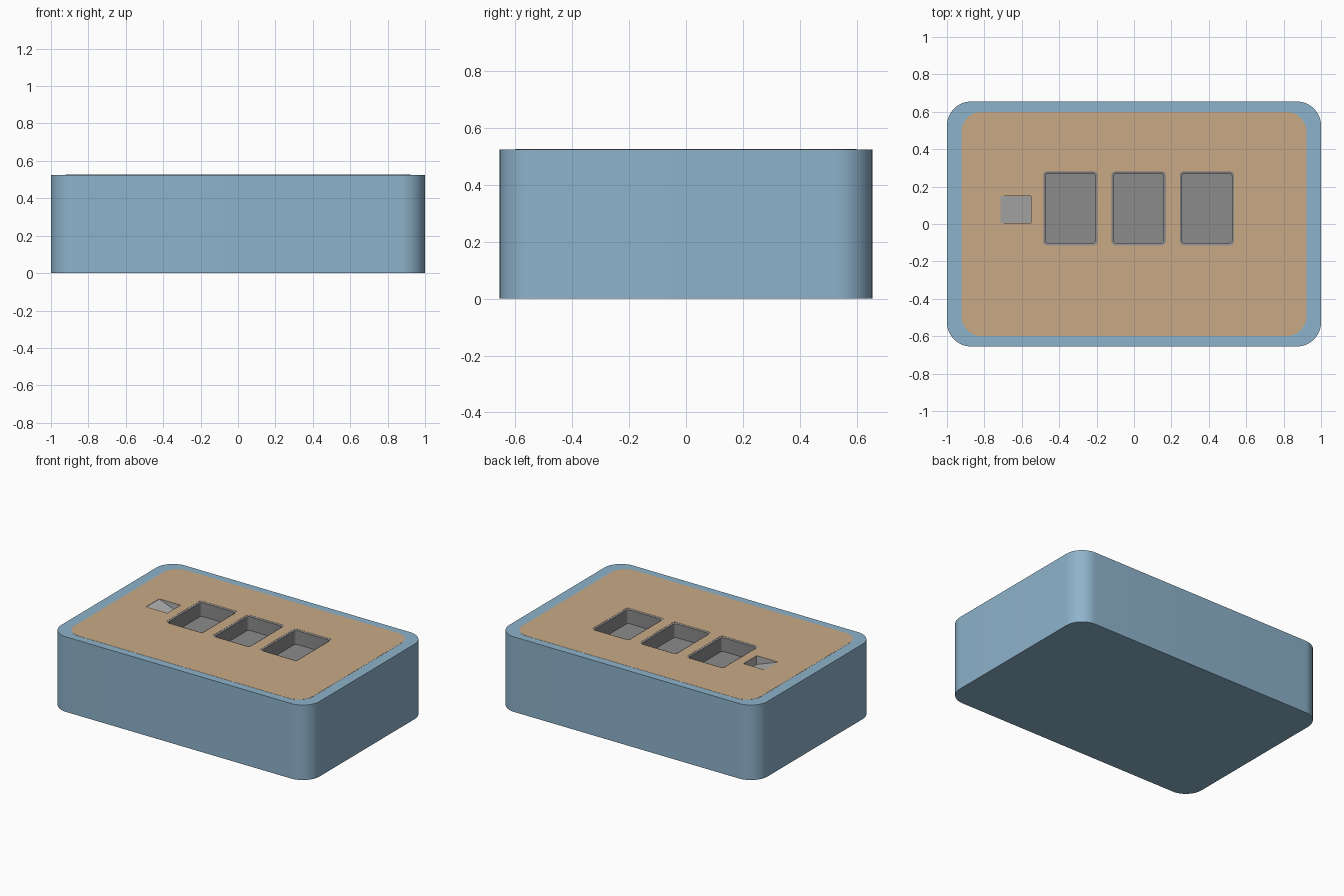
import bpy, bmesh, math

if "Cube" in bpy.data.objects:
    bpy.data.objects.remove(bpy.data.objects["Cube"])

TOP = 0.525


def material(name, rgb):
    m = bpy.data.materials.new(name)
    m.diffuse_color = (*rgb, 1)
    m.use_nodes = True
    m.node_tree.nodes["Principled BSDF"].inputs["Base Color"].default_value = m.diffuse_color
    return m


blue = material("blue", (0.27, 0.45, 0.60))
tan = material("tan", (0.58, 0.40, 0.24))
dark_grey = material("dark_grey", (0.26, 0.26, 0.26))
light_grey = material("light_grey", (0.44, 0.44, 0.44))


def rounded(cx, cy, hx, hy, r, n):
    """Counter-clockwise rounded rectangle outline."""
    pts = []
    for k, (sx, sy) in enumerate([(1, 1), (-1, 1), (-1, -1), (1, -1)]):
        for i in range(n + 1):
            a = math.pi / 2 * (k + i / n)
            pts.append((cx + sx * (hx - r) + r * math.cos(a),
                        cy + sy * (hy - r) + r * math.sin(a)))
    return pts


def finish(name, bm, mat):
    me = bpy.data.meshes.new(name)
    bm.to_mesh(me)
    bm.free()
    ob = bpy.data.objects.new(name, me)
    bpy.context.collection.objects.link(ob)
    if mat:
        me.materials.append(mat)
    return ob


def stack(name, rings, mat, cup=False):
    """Skin outlines given as (points, z); a cup is open at its first ring."""
    bm = bmesh.new()
    loops = [[bm.verts.new((x, y, z)) for x, y in pts] for pts, z in rings]
    for a, b in zip(loops, loops[1:]):
        for i in range(len(a)):
            j = (i + 1) % len(a)
            bm.faces.new((a[i], a[j], b[j], b[i]))
    bm.faces.new(loops[-1])
    if not cup:
        bm.faces.new(loops[0][::-1])
    return finish(name, bm, mat)


def cut(target, cutter):
    mod = target.modifiers.new("cut", 'BOOLEAN')
    mod.operation = 'DIFFERENCE'
    mod.solver = 'EXACT'
    mod.object = cutter
    bpy.context.view_layer.objects.active = target
    bpy.ops.object.modifier_apply(modifier=mod.name)


# Case and flush top panel
case_outline = rounded(0, 0, 1, 0.655, 0.13, 12)
body = stack("case", [(case_outline, 0), (case_outline, TOP)], blue)
panel_outline = rounded(0, 0, 0.923, 0.60, 0.11, 12)
panel = stack("top_panel", [(panel_outline, TOP - 0.02), (panel_outline, TOP + 0.001)], tan)

# Three sunken trays with a thin lip
trays = []
for i, cx in enumerate((-0.34, 0.025, 0.39)):
    cy, hx, hy = 0.083, 0.145, 0.197
    hole = rounded(cx, cy, hx, hy, 0.02, 4)
    inner = rounded(cx, cy, hx - 0.011, hy - 0.011, 0.016, 4)
    cutter = stack("cutter", [(hole, TOP - 0.11), (hole, TOP + 0.1)], None)
    for target in (body, panel):
        cut(target, cutter)
    bpy.data.objects.remove(cutter)
    trays.append(stack(f"tray_{i + 1}", [(hole, TOP), (inner, TOP - 0.004),
                                         (inner, TOP - 0.1)], dark_grey, cup=True))

# Sloping switch in a square opening, low on its right side
x0, x1, y0, y1 = -0.715, -0.55, 0.005, 0.15
square = [(x0, y0), (x1, y0), (x1, y1), (x0, y1)]
cutter = stack("cutter", [(square, TOP - 0.08), (square, TOP + 0.1)], None)
for target in (body, panel):
    cut(target, cutter)
bpy.data.objects.remove(cutter)

e = 0.001
x0, x1, y0, y1 = x0 + e, x1 - e, y0 + e, y1 - e
bm = bmesh.new()
a, b, c, d, lo_b, lo_c = [bm.verts.new(p) for p in (
    (x0, y0, TOP), (x1, y0, TOP), (x1, y1, TOP), (x0, y1, TOP),
    (x1, y0, TOP - 0.06), (x1, y1, TOP - 0.06))]
for f in ((a, lo_b, lo_c, d), (b, c, lo_c, lo_b), (a, b, lo_b), (c, d, lo_c)):
    bm.faces.new(f)
switch = finish("switch", bm, light_grey)

# Smooth rounded corners, crisp edges
for ob in bpy.context.scene.objects:
    ob.select_set(True)
bpy.context.view_layer.objects.active = body
bpy.ops.object.shade_smooth_by_angle(angle=math.radians(30))
